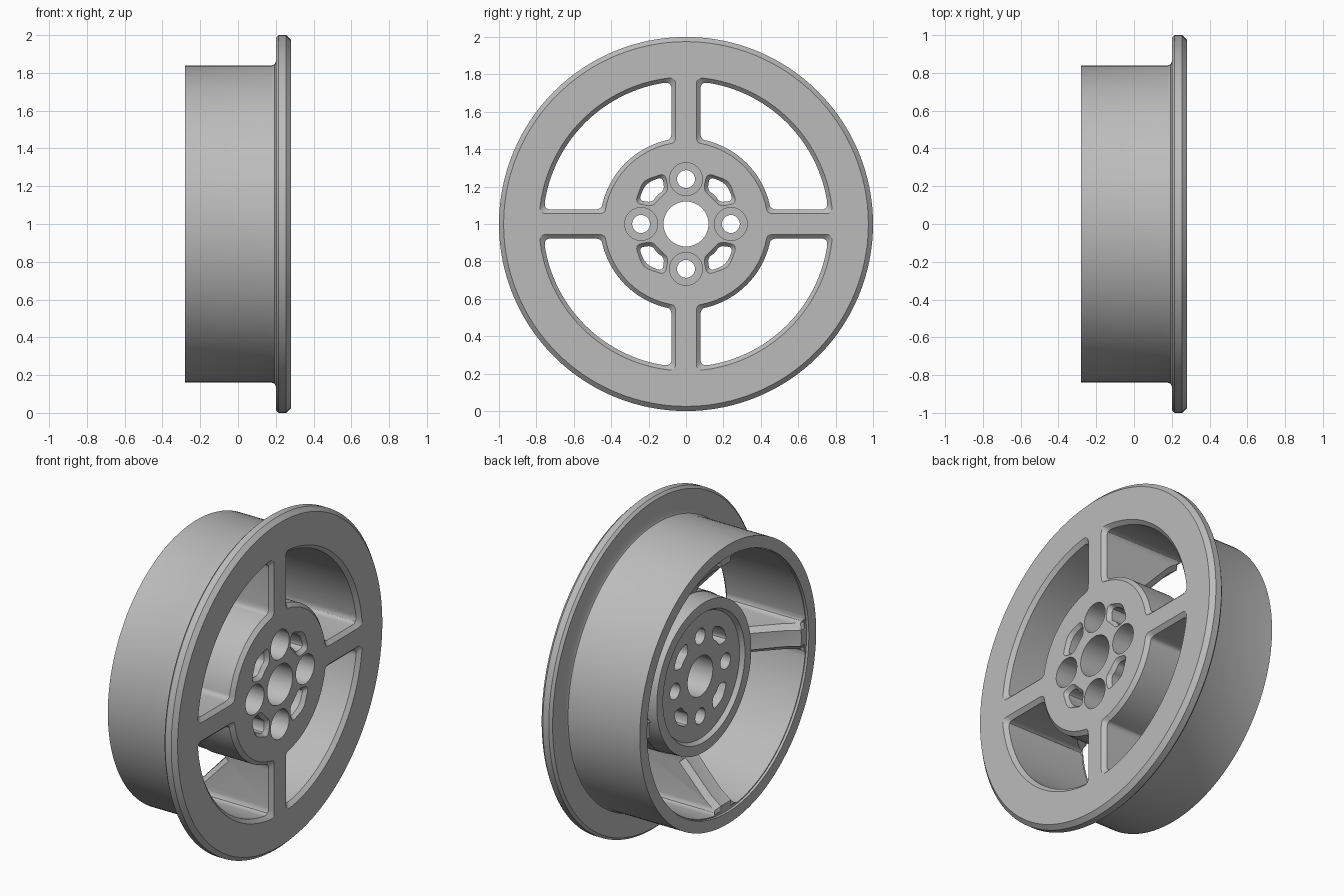
import bpy, bmesh, math
from math import sin, cos, pi, asin
from mathutils import Vector

if "Cube" in bpy.data.objects:
    bpy.data.objects.remove(bpy.data.objects["Cube"], do_unlink=True)

grey = bpy.data.materials.new("plain_grey")
grey.use_nodes = True
grey.diffuse_color = (0.5, 0.5, 0.5, 1)
grey.node_tree.nodes["Principled BSDF"].inputs["Base Color"].default_value = grey.diffuse_color


def loft(bm, rings, wrap=False):
    """Skin closed rings of points; cap the ends or wrap round."""
    rows = [[bm.verts.new(p) for p in ring] for ring in rings]
    n = len(rows[0])
    pairs = list(zip(rows, rows[1:])) + ([(rows[-1], rows[0])] if wrap else [])
    for a, b in pairs:
        for i in range(n):
            j = (i + 1) % n
            bm.faces.new((a[i], a[j], b[j], b[i]))
    if not wrap:
        bm.faces.new(rows[0])
        bm.faces.new(rows[-1])


def finish(bm, name):
    bmesh.ops.recalc_face_normals(bm, faces=bm.faces)
    mesh = bpy.data.meshes.new(name)
    bm.to_mesh(mesh)
    bm.free()
    obj = bpy.data.objects.new(name, mesh)
    bpy.context.collection.objects.link(obj)
    mesh.materials.append(grey)
    return obj


def place(x, outline, turn=0):
    """Put a flat outline at depth x, turned about the axle."""
    c, s = cos(turn), sin(turn)
    return [(x, u * c - v * s, u * s + v * c + 1) for u, v in outline]


def circle(r, n, centre=(0, 0)):
    return [(centre[0] + r * cos(2 * pi * i / n), centre[1] + r * sin(2 * pi * i / n))
            for i in range(n)]


def soften(points, size, steps=4):
    """Round every corner of an outline."""
    pts = [Vector(p) for p in points]
    out = []
    for i, c in enumerate(pts):
        ends = []
        for other in (pts[i - 1], pts[(i + 1) % len(pts)]):
            edge = other - c
            ends.append(c + edge.normalized() * min(size, edge.length * 0.45))
        for k in range(steps + 1):
            t = k / steps
            out.append(ends[0] * (1 - t) ** 2 + c * 2 * t * (1 - t) + ends[1] * t * t)
    return out


# Spoke half width, hub radius and inner barrel radius
HALF, HUB, INNER = 0.077, 0.46, 0.765


def window(grow):
    """Opening between two spokes."""
    outline = []
    for r, flip in ((INNER + grow, False), (HUB - grow, True)):
        a = asin((HALF - grow) / r)
        arc = [a + (pi / 2 - 2 * a) * i / 12 for i in range(13)]
        outline += [(r * cos(t), r * sin(t)) for t in (arc[::-1] if flip else arc)]
    return soften(outline, 0.04)


def slot(grow):
    """Small lightening hole between two bolt holes."""
    half = [(0.255, 0.125), (0.215, 0.215), (0.125, 0.255),
            (0.115, 0.18), (0.155, 0.155), (0.18, 0.115)]
    mid = Vector((0.18, 0.18))
    pts = []
    for p in half:
        away = Vector(p) - mid
        pts.append(mid + away + away.normalized() * grow)
    return soften(pts, 0.035)


# Wheel body: barrel, flange, spoke web and hub turned in one profile (radius, depth)
profile = [(0.12, 0.28), (0.975, 0.28), (1, 0.255), (1, 0.215), (0.985, 0.2),
           (0.86, 0.2), (0.846, 0.194), (0.84, 0.18), (0.84, -0.28), (0.77, -0.28),
           (0.77, -0.265), (0.72, -0.265), (0.67, -0.2), (0.455, 0.0),
           (0.45, -0.12), (0.39, -0.12), (0.375, -0.095), (0.12, -0.095)]
bm = bmesh.new()
loft(bm, [place(x, circle(r, 128)) for r, x in profile], wrap=True)
wheel = finish(bm, "wheel")

# Openings, flared at the outer face, and stepped bolt holes
bm = bmesh.new()
for k in range(4):
    turn = k * pi / 2
    for shape in (window, slot):
        flare = ((-0.5, 0), (0.258, 0), (0.281, 0.023), (0.32, 0.023))
        loft(bm, [place(x, shape(g), turn) for x, g in flare])
    bolt = ((-0.5, 0.048), (0.16, 0.048), (0.16, 0.088), (0.32, 0.088))
    loft(bm, [place(x, circle(r, 32, (0.24, 0)), turn) for x, r in bolt])
openings = finish(bm, "opening_cutter")

# Chamfers along the rear edges of the spokes
bm = bmesh.new()
q = 0.03
for k in range(4):
    for side in (-HALF, HALF):
        rings = []
        for r, x in ((0.49, -0.03), (0.67, -0.2), (0.72, -0.265), (0.75, -0.265)):
            ring = []
            for along, across in ((q, 0), (0, q), (-q, 0), (0, -q)):
                d = along * 0.7
                ring += place(x - d, [(r - d, side + across)], k * pi / 2)
            rings.append(ring)
        loft(bm, rings)
chamfers = finish(bm, "chamfer_cutter")

# Cut, then keep only the finished wheel
for cutter in (openings, chamfers):
    cutter.hide_render = True
    mod = wheel.modifiers.new(cutter.name, "BOOLEAN")
    mod.operation = "DIFFERENCE"
    mod.solver = "EXACT"
    mod.object = cutter
bpy.context.view_layer.update()
graph = bpy.context.evaluated_depsgraph_get()
cut_mesh = bpy.data.meshes.new_from_object(wheel.evaluated_get(graph))
wheel.modifiers.clear()
wheel.data = cut_mesh
for cutter in (openings, chamfers):
    bpy.data.objects.remove(cutter, do_unlink=True)

bpy.ops.object.select_all(action="DESELECT")
wheel.select_set(True)
bpy.context.view_layer.objects.active = wheel
bpy.ops.object.shade_smooth_by_angle(angle=math.radians(30))
